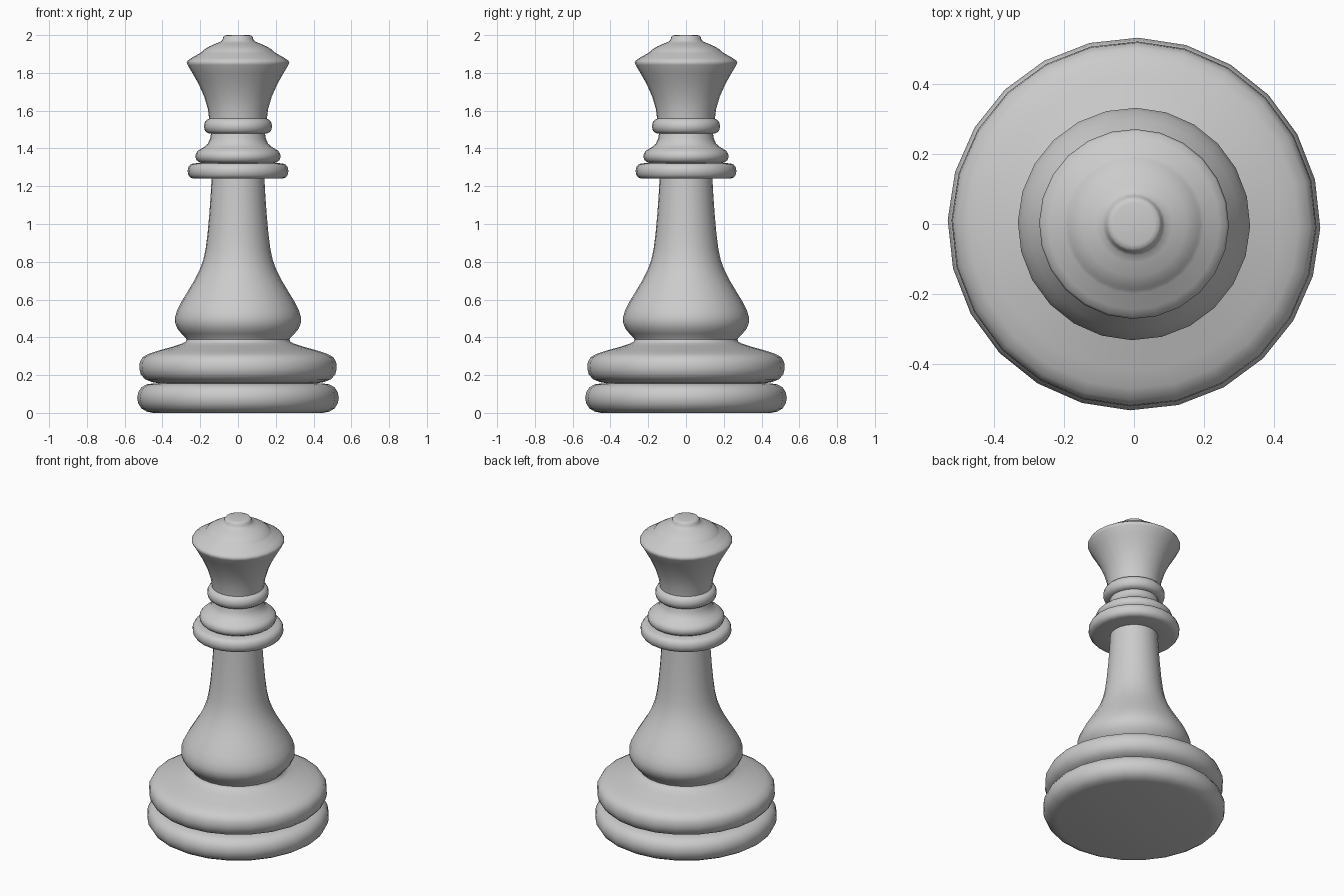
import bpy, bmesh, math

SIDES = 24
OFFSET = math.radians(-1.2)


def lathe(name, profile):
    """Revolve (radius, height) points about z; radius 0 closes to a pole cap."""
    bm = bmesh.new()
    rings = []
    for r, z in profile:
        if r == 0:
            rings.append([bm.verts.new((0, 0, z))] * SIDES)
        else:
            rings.append([bm.verts.new((r * math.cos(OFFSET + math.tau * i / SIDES),
                                        r * math.sin(OFFSET + math.tau * i / SIDES), z))
                          for i in range(SIDES)])
    for a, b in zip(rings, rings[1:]):
        for i in range(SIDES):
            j = (i + 1) % SIDES
            quad = list(dict.fromkeys((a[i], a[j], b[j], b[i])))
            bm.faces.new(quad)
    mesh = bpy.data.meshes.new(name)
    bm.to_mesh(mesh)
    bm.free()
    obj = bpy.data.objects.new(name, mesh)
    bpy.context.collection.objects.link(obj)
    bpy.ops.object.select_all(action='DESELECT')
    obj.select_set(True)
    bpy.context.view_layer.objects.active = obj
    bpy.ops.object.shade_smooth_by_angle(angle=math.radians(50))
    return obj


# Neighbouring parts share their seam ring, so the skin stays continuous.
# Rounded bottom disc
lathe("base_disc", [
    (0, 0), (0.45, 0), (0.484, 0.007), (0.512, 0.024), (0.528, 0.05), (0.534, 0.08),
    (0.528, 0.11), (0.512, 0.135), (0.484, 0.151), (0.45, 0.156), (0.42, 0.157)])

# Second disc with a sloping top
lathe("base_step", [
    (0.42, 0.157), (0.455, 0.163), (0.492, 0.178), (0.515, 0.203), (0.523, 0.235),
    (0.52, 0.268), (0.505, 0.295), (0.472, 0.313), (0.42, 0.33), (0.34, 0.352),
    (0.295, 0.367), (0.277, 0.378), (0.273, 0.388)])

# Bulb tapering into the stem
lathe("stem", [
    (0.273, 0.388), (0.279, 0.4), (0.3, 0.42), (0.322, 0.447), (0.333, 0.478),
    (0.333, 0.508), (0.322, 0.545), (0.3, 0.588), (0.267, 0.642), (0.232, 0.7),
    (0.204, 0.755), (0.184, 0.81), (0.171, 0.87), (0.161, 0.95), (0.152, 1.05),
    (0.145, 1.15), (0.14, 1.24)])

# Wide lower collar
lathe("lower_collar", [
    (0.14, 1.24), (0.235, 1.24), (0.253, 1.246), (0.263, 1.26), (0.267, 1.28),
    (0.263, 1.3), (0.253, 1.314), (0.235, 1.321), (0.19, 1.323)])

# Middle collar flaring into the neck
lathe("middle_collar", [
    (0.19, 1.323), (0.205, 1.327), (0.22, 1.338), (0.226, 1.357), (0.222, 1.376),
    (0.208, 1.391), (0.182, 1.406), (0.16, 1.425), (0.148, 1.45), (0.143, 1.478)])

# Small upper collar
lathe("upper_collar", [
    (0.143, 1.478), (0.16, 1.481), (0.175, 1.493), (0.181, 1.516), (0.177, 1.537),
    (0.166, 1.551), (0.153, 1.558)])

# Flared crown with domed lid and button
lathe("crown", [
    (0.153, 1.558), (0.16, 1.61), (0.179, 1.675), (0.21, 1.744), (0.242, 1.8),
    (0.267, 1.842), (0.272, 1.855), (0.266, 1.866), (0.245, 1.88), (0.2, 1.905),
    (0.19, 1.912), (0.182, 1.922), (0.15, 1.941), (0.11, 1.958), (0.09, 1.966),
    (0.082, 1.976), (0.078, 1.99), (0.072, 1.997), (0.06, 2.0), (0, 2.0)])
